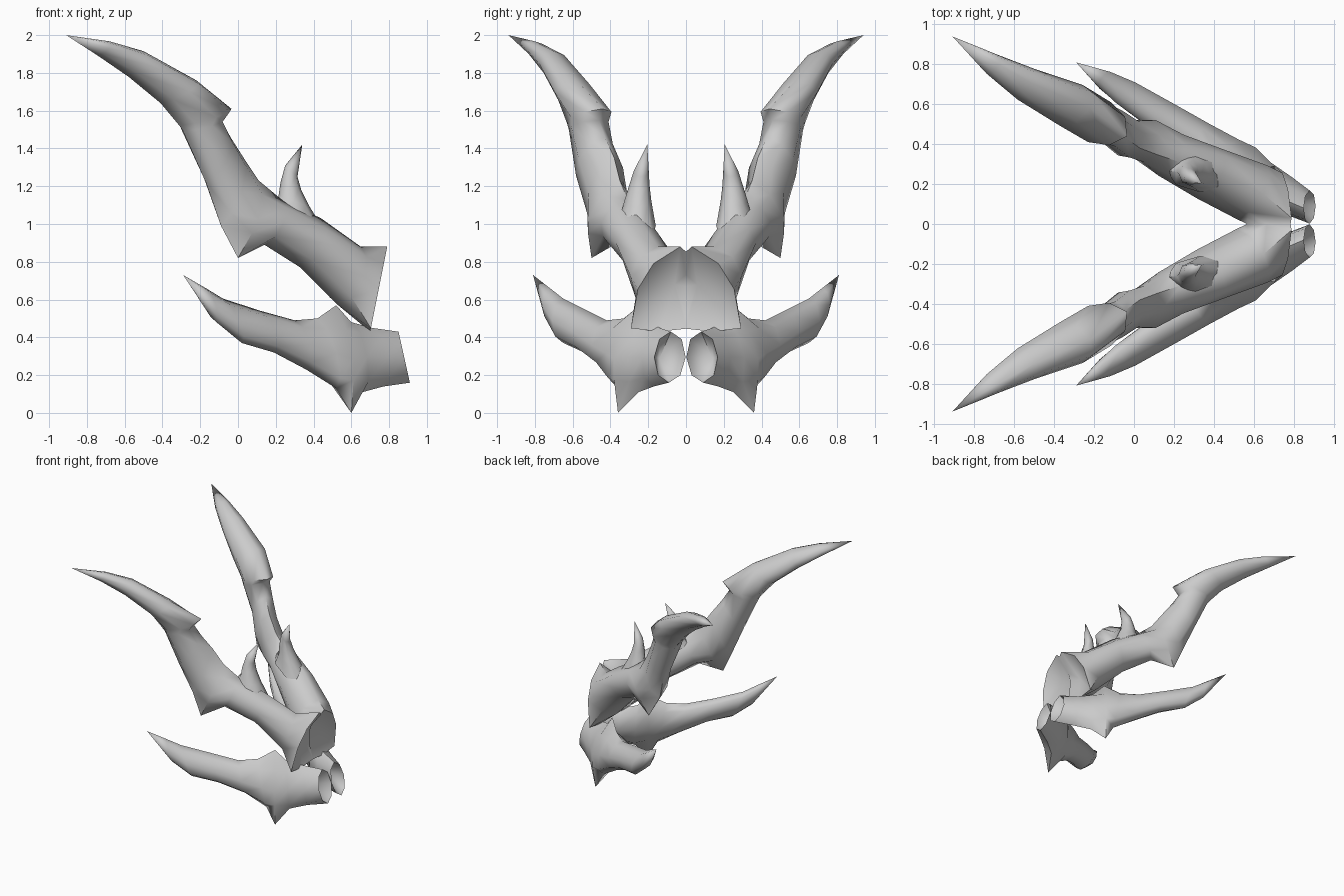
import bpy, bmesh, math
from mathutils import Vector

SIDES = 8


def horn(name, stations, tip, yaw, base_yaw, socket=None):
    """Loft rings to a tip, mirrored over y. Ring: top x,z / bottom x,z / top y, bottom y /
    half width / optional shoulder fullness above and below (small = sharp barb, >1 = square)."""
    bm = bmesh.new()
    rings = []
    for i, (xt, zt, xb, zb, yt, yb, w, *full) in enumerate(stations):
        p, q = full or (1, 1)
        top, bot = Vector((xt, yt, zt)), Vector((xb, yb, zb))
        c, up = (top + bot) / 2, (top - bot) / 2
        a = math.radians(base_yaw if i == 0 else yaw)
        side = Vector((math.sin(a), math.cos(a), 0)) * w
        ring = []
        for k in range(SIDES):
            t = 2 * math.pi * k / SIDES
            f = 1 if k % 2 == 0 else (p if math.cos(t) > 0 else q)
            ring.append(bm.verts.new(c + up * math.cos(t) * f + side * math.sin(t) * max(f, 1)))
        rings.append(ring)
    end = bm.verts.new(tip)
    hub = bm.verts.new(socket) if socket else None
    for k in range(SIDES):
        n = (k + 1) % SIDES
        for r, q in zip(rings, rings[1:]):
            bm.faces.new((r[k], r[n], q[n], q[k]))
        bm.faces.new((rings[-1][k], rings[-1][n], end))
        if hub:
            bm.faces.new((rings[0][n], rings[0][k], hub))
    bmesh.ops.recalc_face_normals(bm, faces=bm.faces)
    me = bpy.data.meshes.new(name)
    bm.to_mesh(me)
    bm.free()
    ob = bpy.data.objects.new(name, me)
    bpy.context.collection.objects.link(ob)
    # mirrored pair, trimmed at the centre plane
    mir = ob.modifiers.new("pair", 'MIRROR')
    mir.use_axis = (False, True, False)
    mir.use_bisect_axis = (False, True, False)
    bpy.ops.object.select_all(action='DESELECT')
    ob.select_set(True)
    bpy.context.view_layer.objects.active = ob
    bpy.ops.object.shade_smooth_by_angle(angle=math.radians(62))
    return ob


# Upper horns: thick square root, lower barb, collar step, curved blade
horn("upper_horn", [
    (0.79, 0.88, 0.70, 0.43, 0.03, 0.14, 0.17, 0.85, 1.3),
    (0.65, 0.88, 0.53, 0.57, 0.15, 0.17, 0.155, 0.9, 1.05),
    (0.44, 1.03, 0.33, 0.77, 0.25, 0.25, 0.14, 0.8, 1),
    (0.23, 1.13, 0.14, 0.89, 0.31, 0.38, 0.12, 0.9, 0.9),
    (0.11, 1.23, 0.00, 0.82, 0.35, 0.50, 0.11, 0.9, 0.5),
    (0.03, 1.35, -0.09, 0.99, 0.38, 0.48, 0.10, 1, 0.9),
    (-0.04, 1.46, -0.17, 1.22, 0.43, 0.54, 0.095),
    (-0.09, 1.55, -0.29, 1.49, 0.46, 0.57, 0.108),
    (-0.035, 1.61, -0.31, 1.52, 0.44, 0.58, 0.115, 0.9, 1),
    (-0.22, 1.76, -0.41, 1.64, 0.58, 0.61, 0.117),
    (-0.50, 1.915, -0.58, 1.78, 0.70, 0.70, 0.088),
    (-0.68, 1.967, -0.74, 1.89, 0.80, 0.80, 0.055),
], (-0.91, 0.94, 2.0), 30, 0, (0.62, 0.06, 0.68))

# Small spikes growing from the top of the upper horns
horn("top_spike", [
    (0.16, 1.08, 0.50, 0.90, 0.27, 0.25, 0.10),
    (0.215, 1.15, 0.38, 1.09, 0.26, 0.25, 0.072),
    (0.225, 1.22, 0.335, 1.18, 0.25, 0.245, 0.055),
    (0.25, 1.31, 0.315, 1.25, 0.237, 0.237, 0.04),
], (0.34, 0.205, 1.42), 0, 0)

# Lower horns: hollow root, barbs above and below, swept tip
horn("lower_horn", [
    (0.85, 0.43, 0.91, 0.16, 0.08, 0.09, 0.083),
    (0.71, 0.45, 0.77, 0.14, 0.14, 0.17, 0.095),
    (0.60, 0.48, 0.66, 0.11, 0.20, 0.25, 0.10),
    (0.52, 0.57, 0.60, 0.00, 0.245, 0.36, 0.095, 0.75, 0.55),
    (0.42, 0.50, 0.52, 0.13, 0.33, 0.36, 0.095),
    (0.30, 0.49, 0.36, 0.23, 0.42, 0.42, 0.095),
    (0.12, 0.54, 0.19, 0.32, 0.52, 0.54, 0.085),
    (-0.08, 0.605, 0.02, 0.37, 0.65, 0.65, 0.07),
    (-0.17, 0.66, -0.12, 0.485, 0.72, 0.72, 0.05),
], (-0.29, 0.81, 0.73), 33, 0, (0.70, 0.14, 0.29))
